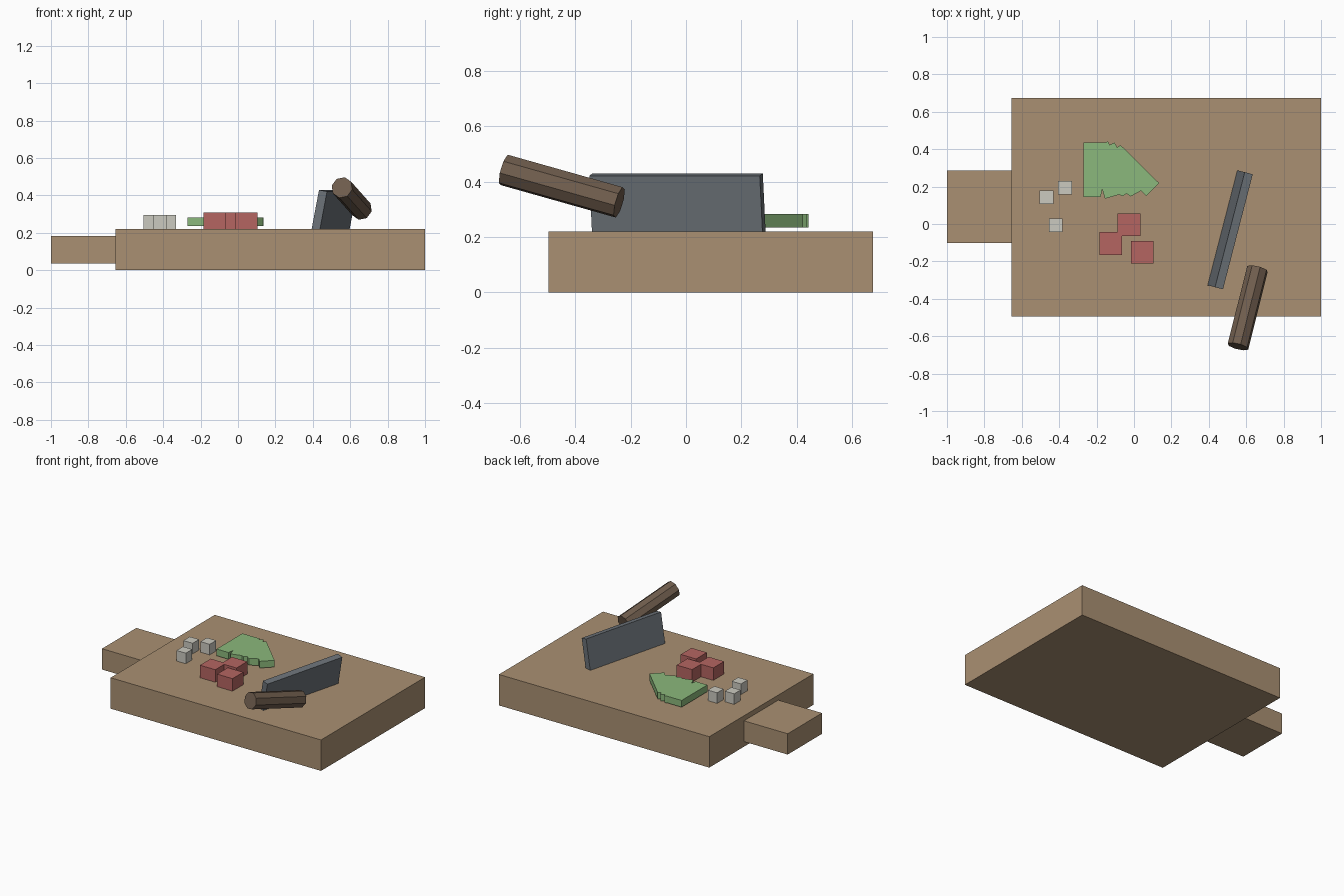
import bpy, bmesh
from math import radians
from mathutils import Matrix, Vector

if "Cube" in bpy.data.objects:
    bpy.data.objects.remove(bpy.data.objects["Cube"])


def material(name, rgb):
    m = bpy.data.materials.new(name)
    m.diffuse_color = (*rgb, 1)
    m.use_nodes = True
    m.node_tree.nodes["Principled BSDF"].inputs["Base Color"].default_value = m.diffuse_color
    return m


WOOD = material("board wood", (0.40, 0.28, 0.17))
DARK_WOOD = material("dark wood", (0.16, 0.11, 0.075))
STEEL = material("steel", (0.15, 0.17, 0.19))
RED = material("red", (0.46, 0.13, 0.12))
WHITE = material("off white", (0.60, 0.59, 0.53))
GREEN = material("green", (0.26, 0.48, 0.20))


def finish(name, bm, mat):
    bmesh.ops.recalc_face_normals(bm, faces=bm.faces)
    mesh = bpy.data.meshes.new(name)
    bm.to_mesh(mesh)
    bm.free()
    mesh.materials.append(mat)
    ob = bpy.data.objects.new(name, mesh)
    bpy.context.collection.objects.link(ob)
    return ob


def box(name, centre, size, mat, rot=Matrix()):
    bm = bmesh.new()
    bmesh.ops.create_cube(bm, size=1, matrix=Matrix.Translation(centre) @ rot
                          @ Matrix.Diagonal((*size, 1)))
    return finish(name, bm, mat)


def rotation(degrees, axis):
    return Matrix.Rotation(radians(degrees), 4, axis)


# Cutting board and its grip
box("board", (0.172, 0.09, 0.11), (1.656, 1.17, 0.22), WOOD)
box("board_grip", (-0.828, 0.092, 0.11), (0.344, 0.386, 0.148), WOOD)

# Diced food
for i, (x, y) in enumerate([(-0.027, -0.004), (-0.124, -0.104), (0.045, -0.152)]):
    box(f"red_cube_{i + 1}", (x, y, 0.264), (0.121, 0.121, 0.09), RED)
for i, (x, y) in enumerate([(-0.468, 0.143), (-0.369, 0.193), (-0.418, -0.006)]):
    box(f"white_cube_{i + 1}", (x, y, 0.257), (0.073, 0.073, 0.076), WHITE)

# Leaf with a ragged outline
outline = [(-0.27, 0.435), (-0.155, 0.435), (-0.14, 0.442), (-0.13, 0.423),
           (-0.105, 0.436), (-0.09, 0.41), (-0.072, 0.422), (0.135, 0.218),
           (0.065, 0.15), (0.038, 0.178), (-0.018, 0.147), (-0.04, 0.162),
           (-0.062, 0.148), (-0.08, 0.157), (-0.155, 0.135), (-0.17, 0.185),
           (-0.178, 0.145), (-0.27, 0.145)]
bm = bmesh.new()
face = bm.faces.new([bm.verts.new((x, y, 0.235)) for x, y in outline])
ext = bmesh.ops.extrude_face_region(bm, geom=[face], use_keep_orig=True)
bmesh.ops.translate(bm, vec=(0, 0, 0.048),
                    verts=[v for v in ext["geom"] if isinstance(v, bmesh.types.BMVert)])
finish("leaf", bm, GREEN)

# Cleaver blade, leaning and sunk slightly into the board
lean = rotation(-14.5, 'Z') @ rotation(11, 'Y')
height = 0.225
top = Vector((0.534, -0.036, 0.425))
box("cleaver_blade", top - lean.to_3x3() @ Vector((0, 0, height / 2)),
    (0.045, 0.635, height), STEEL, lean)

# Cleaver handle, an octagonal bar
a, b = Vector((0.556, -0.655, 0.442)), Vector((0.66, -0.241, 0.325))
turn = rotation(-14.1, 'Z') @ rotation(-15.3, 'X') @ rotation(11, 'Y') @ rotation(90, 'X')
bm = bmesh.new()
bmesh.ops.create_cone(bm, cap_ends=True, segments=8, radius1=0.058, radius2=0.058,
                      depth=(b - a).length,
                      matrix=Matrix.Translation((a + b) / 2) @ turn)
finish("cleaver_handle", bm, DARK_WOOD)
